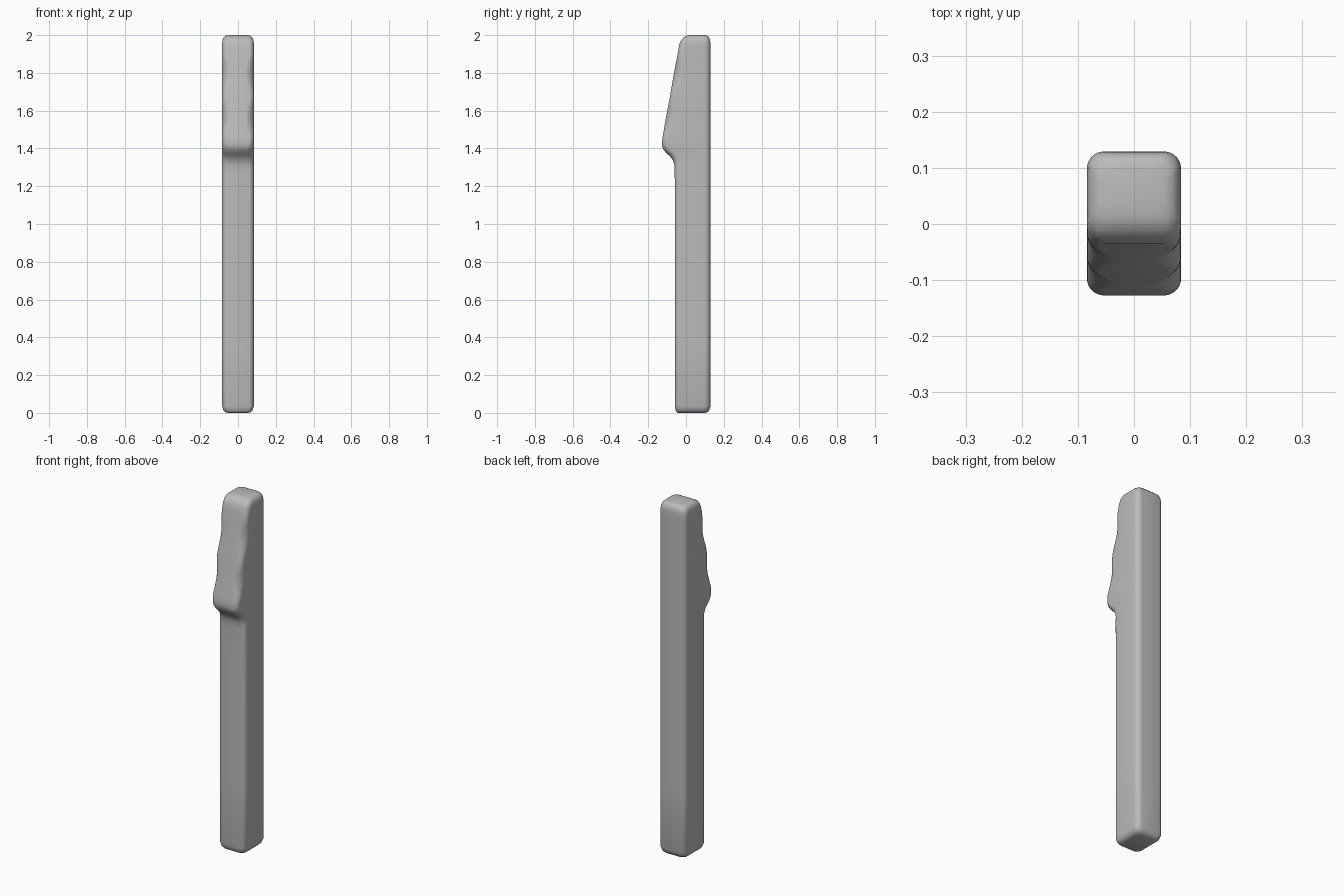
import bpy, bmesh, math

if "Cube" in bpy.data.objects:
    bpy.data.objects.remove(bpy.data.objects["Cube"])

HALF_W, BACK = 0.084, 0.131
SEG = 6  # segments per rounded corner

grey = bpy.data.materials.new("plain_grey")
grey.diffuse_color = (0.5, 0.5, 0.5, 1)
grey.use_nodes = True
grey.node_tree.nodes["Principled BSDF"].inputs["Base Color"].default_value = grey.diffuse_color


def ring(bm, z, front, r_front, inset=0.0):
    """Rounded rectangle; front corners have their own radius."""
    x, yb, yf = HALF_W - inset, BACK - inset, front + inset * 0.6
    rb = 0.028
    corners = [(1, 1, rb, 0), (-1, 1, rb, 90), (-1, -1, r_front, 180), (1, -1, r_front, 270)]
    verts = []
    for sx, sy, r, start in corners:
        cx = sx * (x - r)
        cy = yb - r if sy > 0 else yf + r
        for i in range(SEG + 1):
            a = math.radians(start + 90 * i / SEG)
            px, py = cx + r * math.cos(a), cy + r * math.sin(a)
            # slight crown toward the middle of the front and back faces
            py -= sy * 0.004 * (px / HALF_W) ** 2
            verts.append(bm.verts.new((px, py, z)))
    return verts


# Levels: height, front y, front corner radius, inset
levels = [(0, -0.061, 0.025, 0.03), (0.004, -0.061, 0.025, 0.017),
          (0.013, -0.061, 0.025, 0.007), (0.035, -0.061, 0.025, 0),
          (0.4, -0.061, 0.025, 0), (0.8, -0.061, 0.025, 0), (1.2, -0.061, 0.025, 0),
          (1.285, -0.062, 0.026, 0), (1.315, -0.064, 0.03, 0), (1.34, -0.072, 0.035, 0),
          (1.36, -0.088, 0.042, 0), (1.375, -0.104, 0.042, 0), (1.39, -0.118, 0.038, 0),
          (1.405, -0.126, 0.034, 0), (1.42, -0.129, 0.03, 0), (1.44, -0.129, 0.028, 0)]
# Sloping upper front with gently wavy corner softness
for i in range(1, 25):
    t = i / 24
    z = 1.44 + 0.49 * t
    levels.append((z, -0.129 + 0.088 * t, 0.036 - 0.012 * math.cos((z - 1.44) / 0.235 * math.tau), 0))
levels += [(1.955, -0.036, 0.03, 0), (1.972, -0.029, 0.028, 0.002),
           (1.987, -0.02, 0.026, 0.007), (1.996, -0.009, 0.026, 0.017), (2.0, 0.0, 0.026, 0.03)]

# Post with wedge-shaped head, lofted through the levels
bm = bmesh.new()
rings = [ring(bm, *lv) for lv in levels]
n = len(rings[0])
for a, b in zip(rings, rings[1:]):
    for i in range(n):
        j = (i + 1) % n
        bm.faces.new((a[i], a[j], b[j], b[i]))
bm.faces.new(rings[0][::-1])
bm.faces.new(rings[-1])
bmesh.ops.recalc_face_normals(bm, faces=bm.faces[:])
for f in bm.faces:
    f.smooth = True
mesh = bpy.data.meshes.new("wedge_headed_post")
bm.to_mesh(mesh)
bm.free()
mesh.materials.append(grey)
post = bpy.data.objects.new("wedge_headed_post", mesh)
bpy.context.collection.objects.link(post)
